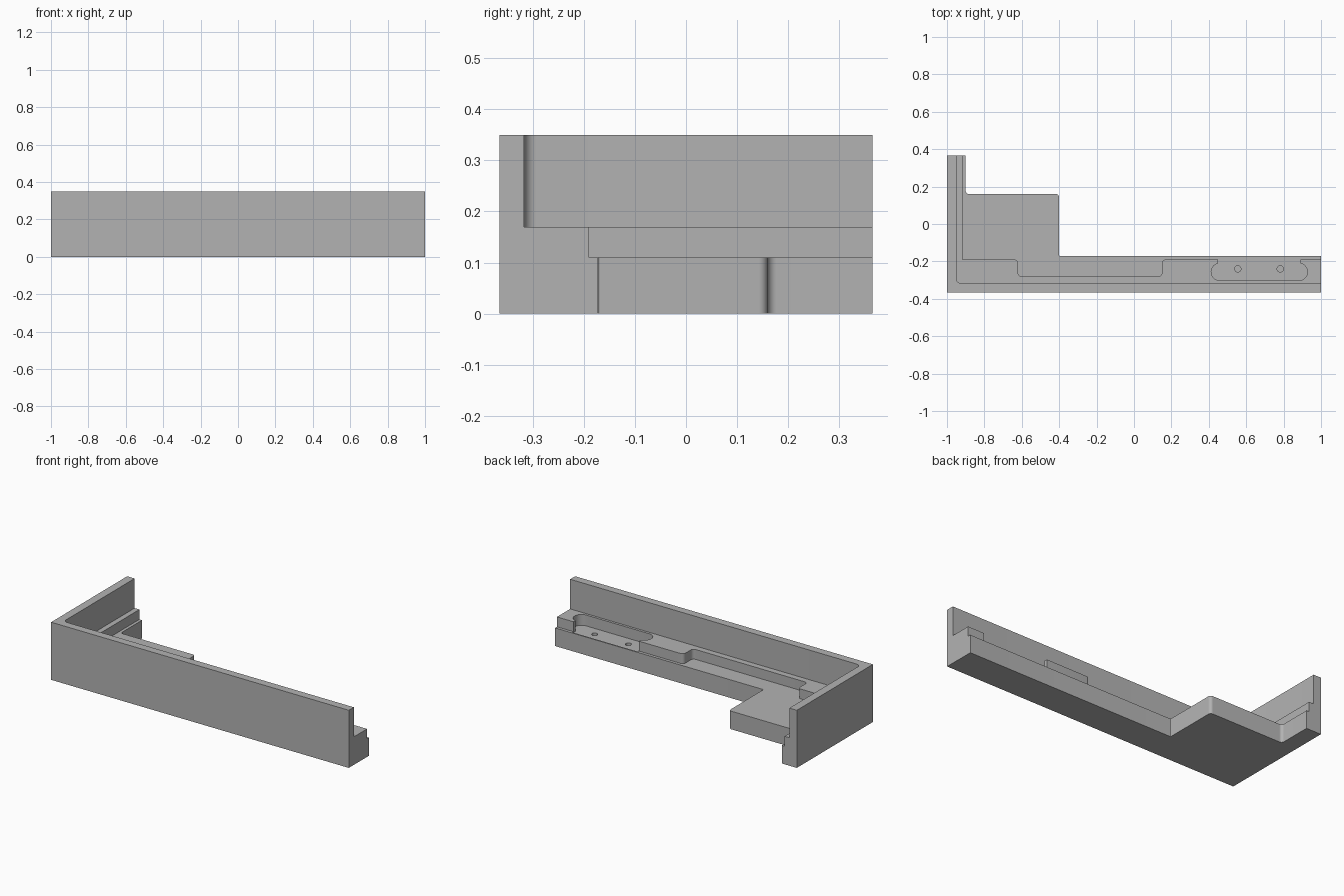
import bpy, bmesh, math
from mathutils import Vector

if "Cube" in bpy.data.objects:
    bpy.data.objects.remove(bpy.data.objects["Cube"])

grey = bpy.data.materials.new("plain grey")
grey.diffuse_color = (0.45, 0.45, 0.45, 1)
grey.use_nodes = True
grey.node_tree.nodes["Principled BSDF"].inputs["Base Color"].default_value = grey.diffuse_color


def outline(points, steps=8):
    """Right-angled outline of (x, y[, radius]) corners, rounded where a radius is given."""
    result = []
    for i, pt in enumerate(points):
        p = Vector(pt[:2])
        if len(pt) == 2:
            result.append(p)
            continue
        r = pt[2]
        a = (Vector(points[i - 1][:2]) - p).normalized()
        b = (Vector(points[(i + 1) % len(points)][:2]) - p).normalized()
        for k in range(steps + 1):
            t = math.pi / 2 * k / steps
            result.append(p + r * (a + b - b * math.cos(t) - a * math.sin(t)))
    return result


def prism(name, pts, z0, z1):
    """Extrude a flat outline between two heights."""
    bm = bmesh.new()
    face = bm.faces.new([bm.verts.new((p[0], p[1], z0)) for p in pts])
    top = bmesh.ops.extrude_face_region(bm, geom=[face])["geom"]
    bmesh.ops.translate(bm, vec=(0, 0, z1 - z0),
                        verts=[v for v in top if isinstance(v, bmesh.types.BMVert)])
    bmesh.ops.recalc_face_normals(bm, faces=bm.faces)
    mesh = bpy.data.meshes.new(name)
    bm.to_mesh(mesh)
    bm.free()
    mesh.materials.append(grey)
    obj = bpy.data.objects.new(name, mesh)
    bpy.context.collection.objects.link(obj)
    return obj


def cut(target, cutter):
    """Subtract the cutter and remove it."""
    mod = target.modifiers.new("cut", 'BOOLEAN')
    mod.operation, mod.solver, mod.object = 'DIFFERENCE', 'EXACT', cutter
    bpy.context.view_layer.objects.active = target
    bpy.ops.object.modifier_apply(modifier=mod.name)
    bpy.data.objects.remove(cutter)


# Full-height block with the base plan
tray = prism("corner_tray", outline([
    (-1, -0.365), (1, -0.365), (1, -0.172), (-0.4, -0.172, 0.004),
    (-0.4, 0.16, 0.018), (-0.9, 0.16, 0.018), (-0.9, 0.365), (-1, 0.365)]), 0, 0.35)

# Space inside the tall walls
cut(tray, prism("wall_space", outline([
    (-0.95, -0.317, 0.025), (1.5, -0.317), (1.5, 1), (-0.95, 1)]), 0.17, 0.6))

# Space above the floor, with the long notch in the ledge
cut(tray, prism("floor_space", outline([
    (-0.918, -0.19), (-0.62, -0.19, 0.02), (-0.62, -0.28, 0.02), (0.15, -0.28, 0.02),
    (0.15, -0.19, 0.02), (1.5, -0.19), (1.5, 1), (-0.918, 1)]), 0.11, 0.5))

# Round-ended pocket and its open mouth
r, yc = 0.046, -0.256
cut(tray, prism("pocket", outline([
    (0.413, yc - r, r - 0.001), (0.927, yc - r, r - 0.001),
    (0.927, yc + r, r - 0.001), (0.413, yc + r, r - 0.001)]), 0.104, 0.4))
cut(tray, prism("pocket_mouth", [(0.45, yc), (0.89, yc), (0.89, -0.18), (0.45, -0.18)],
                0.104, 0.3))

# Two blind screw holes
for x in (0.555, 0.782):
    circle = [(x + 0.017 * math.cos(a * math.tau / 24),
               -0.24 + 0.017 * math.sin(a * math.tau / 24)) for a in range(24)]
    cut(tray, prism("screw_hole", circle, 0.04, 0.25))

# Smooth fillets, sharp edges
bpy.ops.object.select_all(action='DESELECT')
tray.select_set(True)
bpy.context.view_layer.objects.active = tray
bpy.ops.object.shade_smooth_by_angle(angle=math.radians(30))
